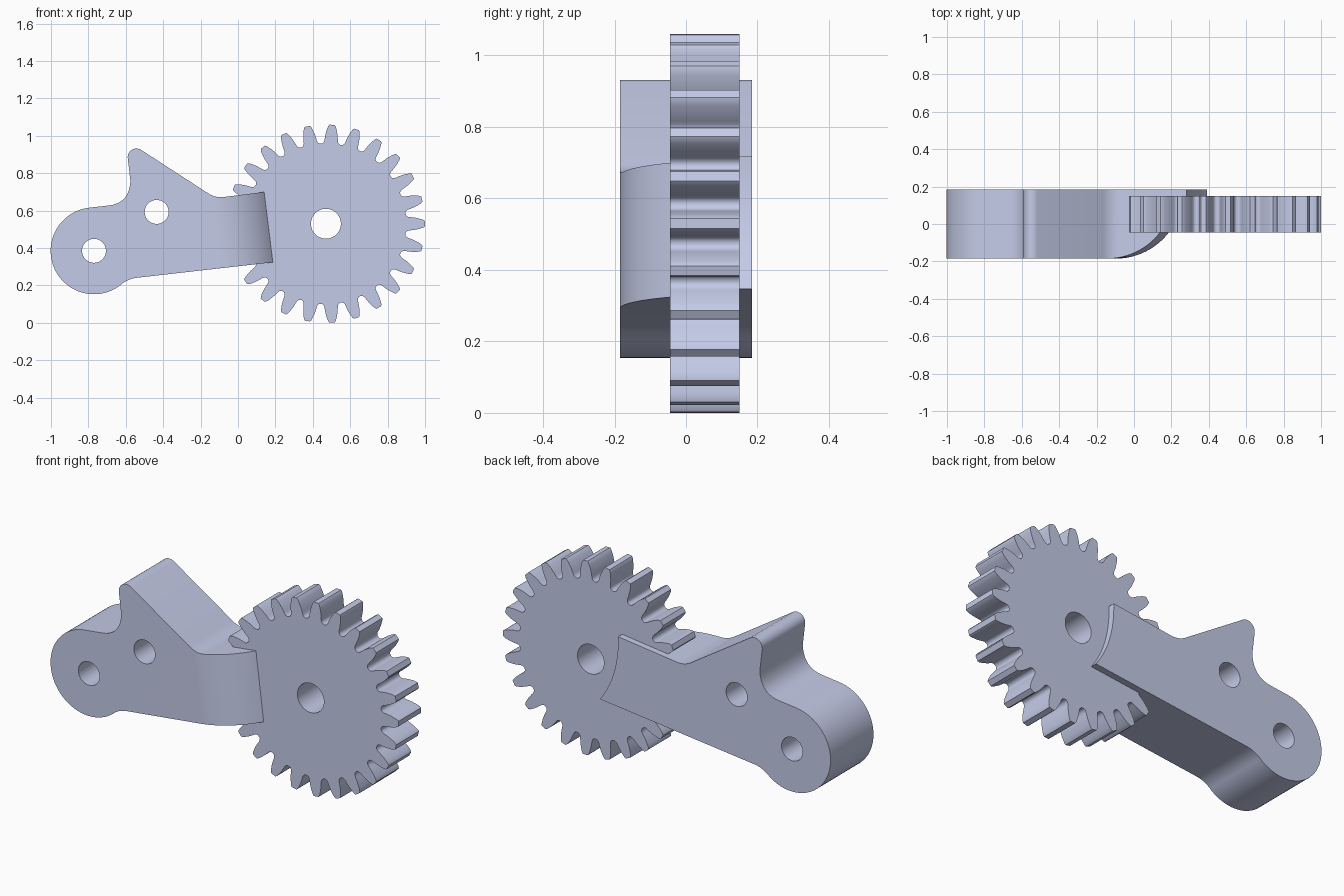
import bpy, bmesh, math
from mathutils import Vector

if "Cube" in bpy.data.objects:
    bpy.data.objects.remove(bpy.data.objects["Cube"])

steel = bpy.data.materials.new("blue_grey_metal")
steel.diffuse_color = (0.590, 0.638, 0.855, 1)
steel.use_nodes = True
steel.node_tree.nodes["Principled BSDF"].inputs["Base Color"].default_value = steel.diffuse_color


def prism(name, base, sweep):
    """Closed outline of 3D points swept along a vector."""
    bm = bmesh.new()
    face = bm.faces.new([bm.verts.new(p) for p in base])
    grown = bmesh.ops.extrude_face_region(bm, geom=[face])["geom"]
    verts = [g for g in grown if isinstance(g, bmesh.types.BMVert)]
    bmesh.ops.translate(bm, verts=verts, vec=sweep)
    bmesh.ops.recalc_face_normals(bm, faces=bm.faces)
    mesh = bpy.data.meshes.new(name)
    bm.to_mesh(mesh)
    bm.free()
    mesh.materials.append(steel)
    ob = bpy.data.objects.new(name, mesh)
    bpy.context.collection.objects.link(ob)
    return ob


def slab(name, outline, y0, y1):
    return prism(name, [(x, y0, z) for x, z in outline], Vector((0, y1 - y0, 0)))


def arc(cx, cz, r, a0, a1, n):
    angles = [math.radians(a0 + (a1 - a0) * i / n) for i in range(n + 1)]
    return [(cx + r * math.cos(a), cz + r * math.sin(a)) for a in angles]


def bend(p0, c, p1, n=10):
    """Quadratic curve used for concave fillets."""
    p0, c, p1 = Vector(p0), Vector(c), Vector(p1)
    return [tuple(p0 * (1 - t) ** 2 + c * 2 * t * (1 - t) + p1 * t * t)
            for t in (i / n for i in range(n + 1))]


def cut(ob, cutter):
    mod = ob.modifiers.new("cut", "BOOLEAN")
    mod.operation, mod.solver, mod.object = "DIFFERENCE", "EXACT", cutter
    bpy.context.view_layer.objects.active = ob
    bpy.ops.object.modifier_apply(modifier=mod.name)
    bpy.data.objects.remove(cutter)


def drill(ob, x, z, r):
    cut(ob, slab("drill", arc(x, z, r, 0, 352.5, 47), -0.4, 0.4))


def smooth(ob):
    bpy.ops.object.select_all(action="DESELECT")
    ob.select_set(True)
    bpy.context.view_layer.objects.active = ob
    bpy.ops.object.shade_smooth_by_angle(angle=math.radians(25))


# Gear: 25 teeth, each flank given as (radius, half angle in degrees)
GX, GZ, TEETH = 0.47, 0.53, 25
flank = [(0.429, 6.6), (0.432, 5.7), (0.438, 5.0), (0.446, 4.6), (0.458, 4.35),
         (0.475, 3.95), (0.492, 3.4), (0.508, 2.8), (0.522, 2.2), (0.530, 1.5)]
tooth = [(r, -a) for r, a in flank] + [(r, a) for r, a in reversed(flank)]
outline = []
for i in range(TEETH):
    for r, a in tooth:
        t = math.radians(a + i * 360 / TEETH)
        outline.append((GX + r * math.cos(t), GZ + r * math.sin(t)))
gear = slab("gear", outline, -0.045, 0.15)
drill(gear, GX, GZ, 0.08)
smooth(gear)

# Arm: round lobe, pointed shoulder and a long tongue ending in a hollow curve
outline = (
    arc(-0.77, 0.385, 0.232, -62, -263, 40)
    + bend((-0.687, 0.628), (-0.583, 0.641), (-0.575, 0.757))
    + arc(-0.543, 0.885, 0.047, 180, 57, 10)
    + bend((-0.168, 0.698), (-0.125, 0.667), (-0.075, 0.673))
    + bend((0.28, 0.717), (0.275, 0.50), (0.39, 0.347), 14)
    + bend((-0.54, 0.241), (-0.595, 0.235), (-0.634, 0.197), 8)
)
arm = slab("arm", outline, -0.185, 0.185)

# Front of the tongue curves back to the gear, leaving a thin plate behind it
tilt = math.radians(7.1)
along = Vector((math.cos(tilt), 0, math.sin(tilt)))
across = Vector((-math.sin(tilt), 0, math.cos(tilt)))
origin = Vector((0.163, 0, 0.512))
R = 0.36
sweep_end = math.degrees(math.acos(1 - 0.14 / R))
profile = arc(-R * math.sin(math.radians(sweep_end)), -0.185 + R, R, -90, -90 + sweep_end, 20)
profile += [(0, 0.15), (0.5, 0.15), (0.5, -0.3), (profile[0][0], -0.3)]
cut(arm, prism("relief", [origin + along * u + Vector((0, y, 0)) - across * 0.5
                          for u, y in profile], across))

# Pivot holes
for x, z in ((-0.77, 0.385), (-0.435, 0.593)):
    drill(arm, x, z, 0.064)
smooth(arm)
